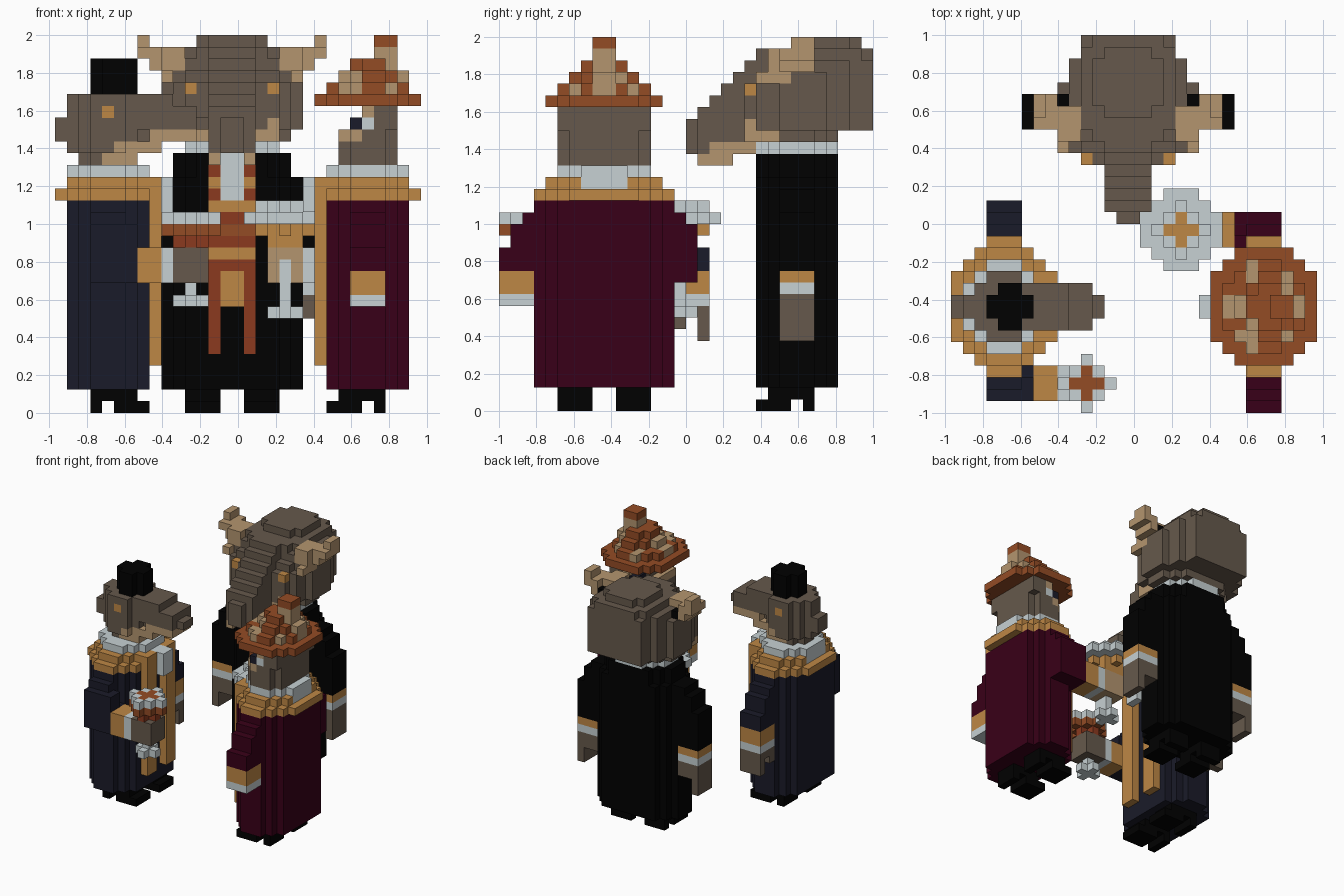
import bpy, bmesh, math

cube = bpy.data.objects.get("Cube")
if cube:
    bpy.data.objects.remove(cube, do_unlink=True)

U = 1 / 16  # block size
COLOURS = {
    "brown": (102, 89, 76), "tan": (180, 149, 111), "ochre": (190, 135, 69),
    "maroon": (57, 0, 24), "navy": (26, 27, 41), "black": (1, 1, 1),
    "silver": (199, 209, 211), "orange": (148, 76, 37), "red": (139, 58, 31),
}
MATS = {}
for name, rgb in COLOURS.items():
    lin = [((c / 255 + 0.055) / 1.055) ** 2.4 if c > 10 else c / 255 / 12.92 for c in rgb] + [1]
    m = bpy.data.materials.new(name)
    m.diffuse_color = lin
    m.use_nodes = True
    b = m.node_tree.nodes["Principled BSDF"]
    b.inputs["Base Color"].default_value = lin
    b.inputs["Roughness"].default_value = 0.9
    MATS[name] = m

cells = {}                    # (i, j, k) -> (part, colour)
turn = lambda i, j: (i, j)    # placement of the figure being built
half_turn = lambda i, j: (30 - i, 17 - j)


def put(part, col, i0, i1, j0, j1, k0, k1, cut=0):
    """Block of cells; cut steps off the upright corners."""
    for i in range(i0, i1):
        for j in range(j0, j1):
            if min(i - i0, i1 - 1 - i) + min(j - j0, j1 - 1 - j) >= cut:
                for k in range(k0, k1):
                    cells[(*turn(i, j), k)] = (part, col)


def both(part, col, i0, i1, *rest):
    """Block mirrored about the middle figure's centre line."""
    put(part, col, i0, i1, *rest)
    put(part, col, 30 - i1, 30 - i0, *rest)


def guest(side, cloth):
    """Robed figure facing sideways, one arm raised and one hanging."""
    robe, collar, arm = side + "_robe", side + "_collar", side + "_raised_arm"
    put(robe, cloth, 1, 8, 3, 15, 2, 18, 2)
    for j in (6, 10):
        put(side + "_lapels", "ochre", 8, 9, j, j + 2, 4, 18)
    put(collar, "ochre", 0, 9, 3, 15, 18, 19, 3)
    put(collar, "ochre", 1, 8, 4, 14, 19, 20, 2)
    put(collar, "ochre", 8, 9, 6, 12, 19, 20)
    put(collar, "silver", 1, 2, 7, 11, 19, 20)
    put(collar, "silver", 1, 8, 5, 13, 20, 21, 2)
    put(side + "_bib", "silver", 8, 9, 8, 10, 19, 20)
    put(side + "_bib", "silver", 9, 10, 8, 10, 17, 20)
    # shoes with a small heel
    for j in (5, 10):
        put(side + "_shoes", "black", 3, 7, j, j + 3, 1, 2)
        put(side + "_shoes", "black", 3, 4, j, j + 3, 0, 1)
        put(side + "_shoes", "black", 5, 8, j, j + 3, 0, 1)
    # raised arm
    put(arm, cloth, 3, 6, 2, 4, 11, 17)
    put(arm, cloth, 3, 7, 1, 3, 11, 16)
    put(arm, cloth, 3, 7, 1, 4, 11, 14)
    put(arm, "ochre", 7, 9, 1, 4, 11, 14)
    put(arm, "silver", 9, 10, 1, 4, 11, 14)
    # hanging arm, stepping outwards
    hang = side + "_hanging_arm"
    for j, top in ((15, 17), (16, 16), (17, 14)):
        put(hang, cloth, 3, 6, j, j + 1, 12, top)
    put(hang, "ochre", 3, 6, 15, 18, 10, 12)
    put(hang, "silver", 3, 6, 15, 18, 9, 10)


def cross(part, col, i, j, k0, k1):
    put(part, col, i - 1, i + 2, j - 1, j + 2, k0, k1, 1)


# ---- right guest: long snout, tall black hat
guest("right_guest", "navy")
for j, low in ((15, 7), (16, 8), (17, 6)):
    put("right_guest_hand", "brown", 3, 6, j, j + 1, low, 9)
put("right_guest_grip", "brown", 10, 13, 1, 4, 11, 14)
H = "right_guest_head"
put(H, "brown", 2, 7, 7, 11, 21, 22, 1)
put(H, "brown", 1, 8, 6, 12, 22, 27, 2)
put(H, "brown", 0, 2, 8, 10, 23, 25)
put(H, "tan", 4, 7, 7, 11, 21, 22)
put(H, "tan", 4, 7, 6, 12, 22, 23, 1)
S = "right_guest_snout"
put(S, "tan", 6, 9, 7, 11, 22, 23)
put(S, "tan", 8, 12, 7, 11, 23, 24)
put(S, "brown", 7, 12, 7, 11, 24, 26)
put(S, "brown", 12, 13, 8, 10, 24, 25)
put(S, "brown", 7, 10, 7, 11, 26, 27)
for j in (6, 11):
    put("right_guest_eyes", "ochre", 4, 5, j, j + 1, 25, 26)
put("right_guest_hat", "black", 3, 7, 7, 11, 27, 30, 1)
G = "right_goblet"
cross(G, "silver", 11, 2, 9, 10)
put(G, "silver", 11, 12, 2, 3, 10, 11)
cross(G, "red", 11, 2, 14, 15)
put(G, "orange", 9, 14, 0, 5, 15, 16, 2)
put(G, "silver", 9, 14, 0, 5, 16, 17, 2)
cross(G, "orange", 11, 2, 16, 17)

# ---- left guest: flat face, pointed brimmed hat
turn = half_turn
guest("left_guest", "maroon")
turn = lambda i, j: (i, j)
put("left_guest_grip", "tan", 18, 21, 14, 17, 11, 14)
H = "left_guest_head"
put(H, "brown", 24, 29, 5, 13, 21, 24, 1)
put(H, "tan", 24, 27, 5, 13, 23, 24, 1)
put(H, "brown", 25, 29, 5, 13, 24, 25)
put(H, "brown", 26, 29, 5, 13, 25, 26)
for j in (5, 11):
    put("left_guest_eyes", "navy", 25, 26, j, j + 2, 24, 25)
    put("left_guest_eyes", "silver", 26, 27, j, j + 2, 24, 25)
    put(H, "tan", 26, 27, j, j + 2, 25, 26)
T = "left_guest_hat"
put(T, "orange", 22, 31, 4, 14, 26, 27, 2)
put(T, "orange", 23, 30, 5, 13, 27, 28, 2)
put(T, "orange", 24, 30, 6, 12, 28, 29, 2)
# tan wedges around the crown
for (i, j, k), (part, col) in list(cells.items()):
    if part == T and k > 26:
        a = math.degrees(math.atan2(j - 8.5, i - 26.5)) + 375
        if int(a // 30) % 2 == 0:
            cells[(i, j, k)] = (T, "tan")
put(T, "orange", 25, 29, 7, 11, 29, 30, 1)
put(T, "tan", 28, 29, 8, 10, 29, 30)
put(T, "tan", 27, 29, 8, 10, 30, 31)
put(T, "orange", 27, 29, 8, 10, 31, 32)
G = "left_goblet"
cross(G, "silver", 19, 15, 8, 9)
put(G, "silver", 19, 20, 14, 16, 9, 13)
put(G, "ochre", 18, 21, 14, 17, 14, 15)
put(G, "ochre", 17, 22, 13, 18, 15, 16, 2)
put(G, "silver", 16, 23, 12, 19, 16, 17, 2)
put(G, "silver", 17, 22, 13, 18, 17, 18, 2)
cross(G, "ochre", 19, 15, 17, 18)

# ---- middle figure: black robe
R = "middle_robe"
put(R, "black", 9, 21, 22, 29, 2, 20, 2)
put(R, "black", 10, 20, 22, 29, 20, 22, 2)
put("middle_collar", "silver", 11, 19, 22, 29, 22, 23, 2)
for i, top, low in ((21, 20, 8), (22, 19, 8), (23, 17, 6)):
    both("middle_sleeves", "black", i, i + 1, 24, 27, 12, top)
    both("middle_hands", "brown", i, i + 1, 24, 27, low, 10)
both("middle_cuffs", "ochre", 21, 24, 24, 27, 11, 12)
both("middle_cuffs", "silver", 21, 24, 24, 27, 10, 11)
both("middle_shoes", "black", 11, 14, 23, 27, 1, 2)
both("middle_shoes", "black", 11, 14, 22, 25, 0, 1)
both("middle_shoes", "black", 11, 14, 26, 27, 0, 1)
# front trim: shirt, lapels, sash and apron
F = "middle_trim"
put(F, "silver", 14, 16, 22, 23, 18, 23)
both(F, "red", 13, 14, 22, 23, 18, 21)
both(F, "ochre", 13, 14, 22, 23, 19, 20)
for k, col in ((17, "ochre"), (15, "orange"), (14, "red"), (13, "ochre"), (12, "red")):
    put(F, col, 13, 17, 22, 23, k, k + 1)
put(F, "red", 14, 16, 22, 23, 16, 17)
both(F, "red", 13, 14, 22, 23, 5, 12)
put(F, "ochre", 14, 16, 22, 23, 9, 12)
# big domed head, each layer a stepped round of blocks
H = "middle_head"
put(H, "brown", 10, 20, 22, 29, 23, 24, 2)
put(H, "brown", 11, 19, 21, 32, 24, 28)
put(H, "brown", 10, 20, 22, 30, 24, 28)
put(H, "brown", 9, 21, 24, 28, 24, 28)
put(H, "brown", 11, 19, 22, 32, 28, 29)
put(H, "brown", 10, 20, 23, 30, 28, 29)
put(H, "brown", 9, 21, 24, 28, 28, 29)
put(H, "brown", 11, 19, 23, 32, 29, 30)
put(H, "brown", 10, 20, 24, 30, 29, 30)
put(H, "brown", 11, 19, 23, 32, 30, 31, 1)
put(H, "brown", 12, 18, 25, 31, 31, 32, 1)
both("middle_eyes", "ochre", 11, 12, 21, 22, 27, 28)
# tusks
K = "middle_tusks"
both(K, "tan", 13, 14, 17, 20, 21, 22)
both(K, "tan", 13, 14, 18, 22, 22, 23)
both(K, "tan", 11, 13, 21, 24, 23, 24)
both(K, "tan", 11, 12, 21, 23, 24, 25)
# trunk sloping forwards and down
for k in range(22, 31):
    front = max(16, k - 8)
    back = {22: 18, 23: 21}.get(k, 24)
    put("middle_trunk", "brown", 13, 17, max(front, 17), back, k, k + 1)
    if front == 16:
        put("middle_trunk", "brown", 14, 16, 16, 17, k, k + 1)
# upturned ears with a dark hollow
E = "middle_ears"
both(E, "tan", 7, 8, 25, 27, 31, 32)
both(E, "tan", 7, 8, 24, 27, 30, 31)
both(E, "tan", 8, 9, 24, 27, 29, 31)
both(E, "tan", 9, 11, 23, 26, 29, 31)
both(E, "tan", 9, 10, 22, 25, 28, 29)
both("middle_ear_hollows", "black", 9, 10, 26, 27, 29, 30)

# ---- one mesh per part, outer faces only
SIDES = [
    ((1, 0, 0), ((1, 0, 0), (1, 1, 0), (1, 1, 1), (1, 0, 1))),
    ((-1, 0, 0), ((0, 0, 0), (0, 0, 1), (0, 1, 1), (0, 1, 0))),
    ((0, 1, 0), ((0, 1, 0), (0, 1, 1), (1, 1, 1), (1, 1, 0))),
    ((0, -1, 0), ((0, 0, 0), (1, 0, 0), (1, 0, 1), (0, 0, 1))),
    ((0, 0, 1), ((0, 0, 1), (1, 0, 1), (1, 1, 1), (0, 1, 1))),
    ((0, 0, -1), ((0, 0, 0), (0, 1, 0), (1, 1, 0), (1, 0, 0))),
]
for part in sorted({p for p, c in cells.values()}):
    mine = {c: col for c, (p, col) in cells.items() if p == part}
    cols = sorted(set(mine.values()))
    bm, verts = bmesh.new(), {}
    for (i, j, k), col in mine.items():
        for (dx, dy, dz), corners in SIDES:
            if (i + dx, j + dy, k + dz) in cells:
                continue
            ring = []
            for x, y, z in corners:
                key = (i + x, j + y, k + z)
                if key not in verts:
                    verts[key] = bm.verts.new(((key[0] - 15.5) * U, (key[1] - 16) * U, key[2] * U))
                ring.append(verts[key])
            bm.faces.new(ring).material_index = cols.index(col)
    me = bpy.data.meshes.new(part)
    bm.to_mesh(me)
    bm.free()
    for c in cols:
        me.materials.append(MATS[c])
    bpy.context.scene.collection.objects.link(bpy.data.objects.new(part, me))
